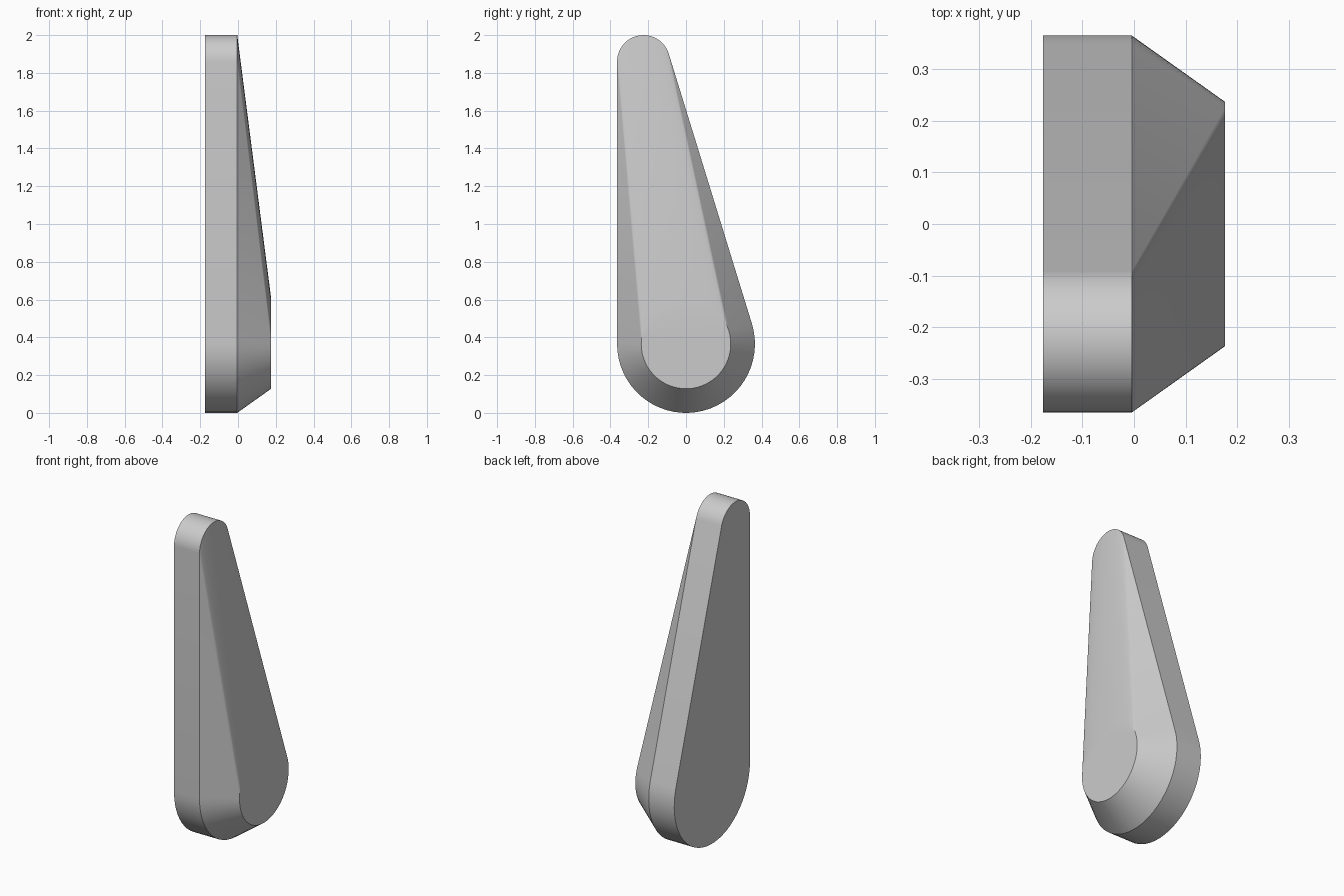
import bpy, bmesh
from math import sin, cos, acos, atan2, hypot, radians

if "Cube" in bpy.data.objects:
    bpy.data.objects.remove(bpy.data.objects["Cube"])

R_BIG, C_BIG = 0.365, (0.0, 0.365)         # lower round end (y, z)
R_TIP, C_TIP = 0.14, (-0.225, 1.86)        # upper round end
R_CAP = 0.237                              # round face on the raised side
X_BACK, X_MID, X_CAP = -0.176, -0.004, 0.176
SEG = 32

# Angles where the straight sides touch both round ends
dy, dz = C_TIP[0] - C_BIG[0], C_TIP[1] - C_BIG[1]
axis = atan2(dz, dy)
spread = acos((R_BIG - R_TIP) / hypot(dy, dz))
right, left = axis - spread, axis + spread
tip_angles = [right + (left - right) * i / SEG for i in range(SEG + 1)]
big_angles = [left + (right + radians(360) - left) * i / SEG for i in range(SEG + 1)]


def arc(x, centre, radius, angles):
    return [(x, centre[0] + radius * cos(a), centre[1] + radius * sin(a)) for a in angles]


def outline(x):
    return arc(x, C_TIP, R_TIP, tip_angles) + arc(x, C_BIG, R_BIG, big_angles)


# Plate outline twice, then the smaller disc it slopes up to
bm = bmesh.new()
rings = [[bm.verts.new(p) for p in ring] for ring in (
    outline(X_BACK), outline(X_MID),
    arc(X_CAP, C_BIG, R_CAP, tip_angles + big_angles))]
n = len(rings[0])
for lower, upper in zip(rings, rings[1:]):
    for i in range(n):
        j = (i + 1) % n
        bm.faces.new((lower[i], lower[j], upper[j], upper[i]))
bm.faces.new(rings[0][::-1])
bm.faces.new(rings[2])
bmesh.ops.remove_doubles(bm, verts=bm.verts[:], dist=1e-5)
bmesh.ops.recalc_face_normals(bm, faces=bm.faces[:])

mesh = bpy.data.meshes.new("tapered_lever")
bm.to_mesh(mesh)
bm.free()
lever = bpy.data.objects.new("tapered_lever", mesh)
bpy.context.collection.objects.link(lever)
bpy.context.view_layer.objects.active = lever
lever.select_set(True)
bpy.ops.object.shade_smooth_by_angle(angle=radians(20))
